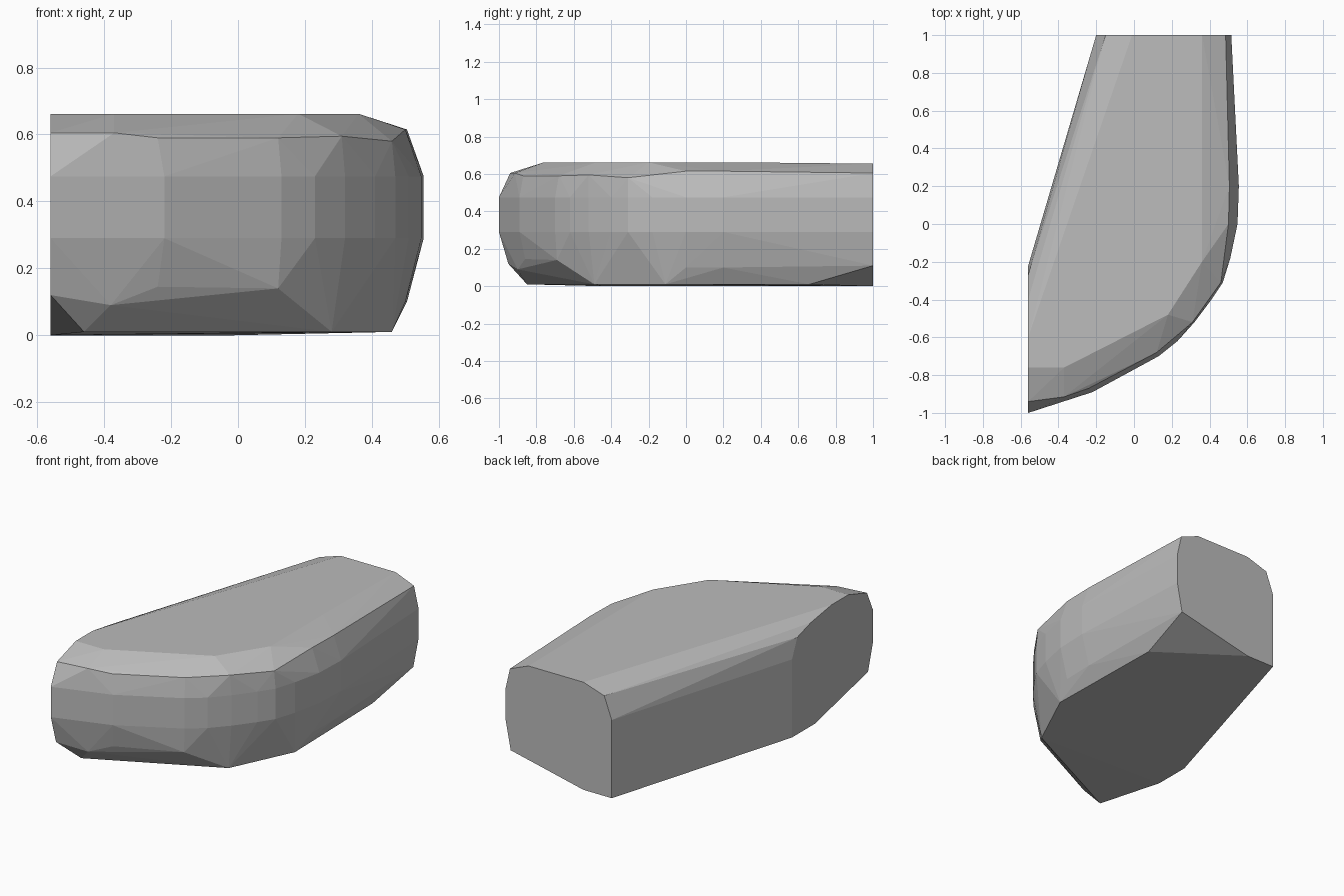
import bpy, bmesh

if "Cube" in bpy.data.objects:
    bpy.data.objects.remove(bpy.data.objects["Cube"])

# Single flat grey for the whole stone
grey = bpy.data.materials.new("stone_grey")
grey.diffuse_color = (0.5, 0.5, 0.5, 1)
grey.use_nodes = True
grey.node_tree.nodes["Principled BSDF"].inputs["Base Color"].default_value = grey.diffuse_color

# Widest outline, repeated at two heights to form the upright band
waist = [(-.56, -1), (-.22, -.89), (.13, -.70), (.23, -.62), (.32, -.52), (.41, -.40),
         (.47, -.31), (.51, -.18), (.548, 0), (.555, .2), (.515, 1), (-.2, 1), (-.56, -.22)]
points = [(x, y, z) for z in (.29, .475) for x, y in waist]

# Flat underside
points += [(x, y, 0) for x, y in [(-.56, -.22), (-.56, -.44), (-.01, 1), (-.2, 1)]]
points += [(x, y, .01) for x, y in [(-.46, -.85), (.28, -.49), (.46, -.11), (.445, .66)]]

# Lower bevel
points += [(-.56, -.95, .12), (-.38, -.90, .09), (-.24, -.86, .145), (.12, -.69, .14),
           (.30, -.49, .10), (.41, -.31, .17), (.50, 0, .10), (.505, .2, .10), (.48, 1, .11)]

# Upper bevel
points += [(-.56, -.94, .605), (-.37, -.915, .605), (-.24, -.87, .59), (.12, -.68, .59),
           (.31, -.52, .595), (.46, -.31, .58), (.50, 0, .615), (.505, .2, .615),
           (.485, 1, .605), (-.15, 1, .61), (-.56, -.27, .59), (-.56, -.40, .63)]

# Flat top
points += [(x, y, .662) for x, y in [(-.56, -.76), (-.37, -.76), (0, -.57), (.18, -.48),
                                     (.36, -.2), (.36, .3), (-.56, -.6)]]
points += [(.36, 1, .655), (-.01, 1, .655)]

# Wrap the rings in one convex shell
bm = bmesh.new()
for p in points:
    bm.verts.new(p)
hull = bmesh.ops.convex_hull(bm, input=bm.verts[:])
loose = {v for v in hull["geom_interior"] + hull["geom_unused"]
         if isinstance(v, bmesh.types.BMVert)}
bmesh.ops.delete(bm, geom=list(loose), context='VERTS')
bmesh.ops.dissolve_limit(bm, angle_limit=.01, verts=bm.verts[:], edges=bm.edges[:])
bmesh.ops.recalc_face_normals(bm, faces=bm.faces[:])

mesh = bpy.data.meshes.new("stone_block")
bm.to_mesh(mesh)
bm.free()
mesh.materials.append(grey)
bpy.context.collection.objects.link(bpy.data.objects.new("stone_block", mesh))
